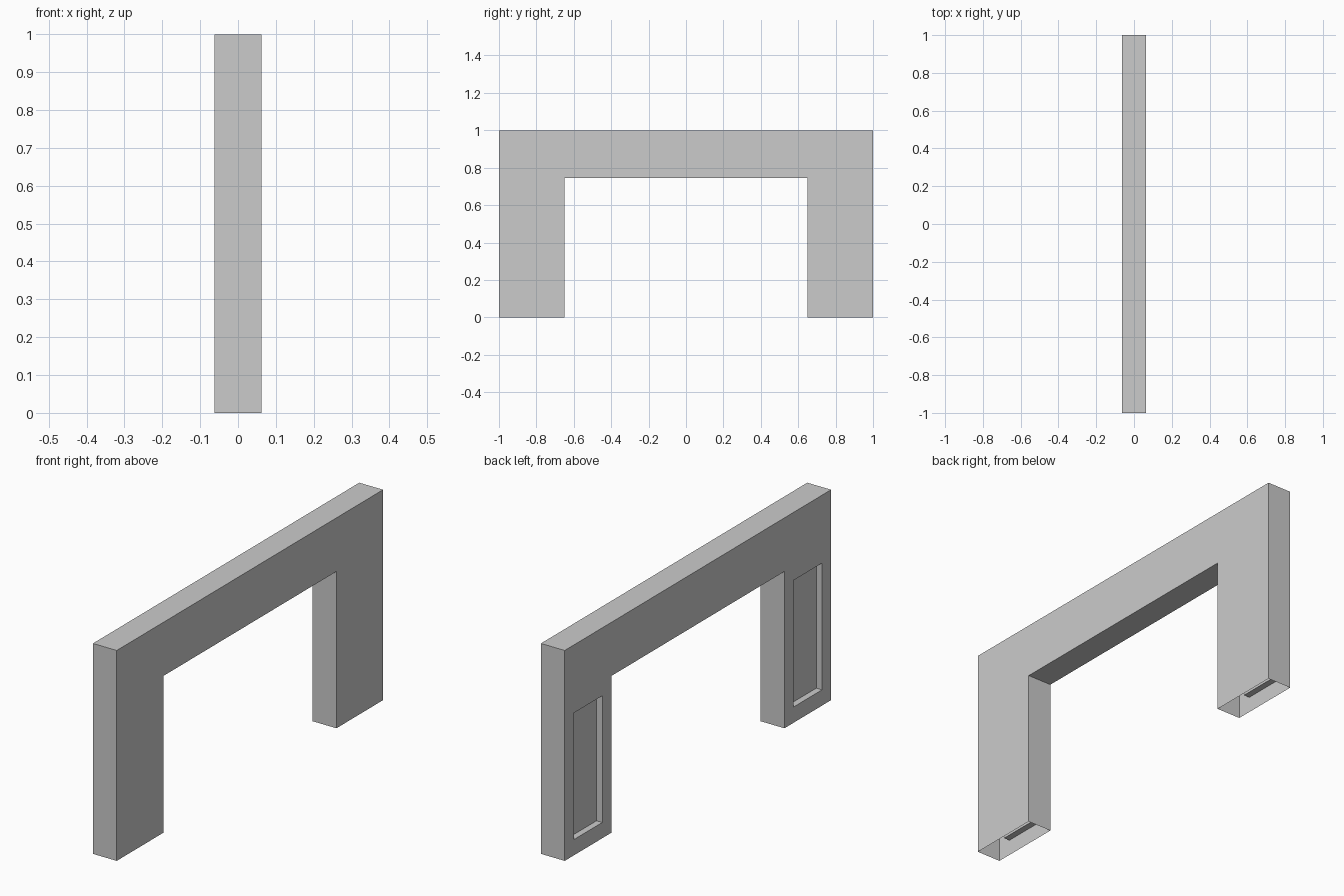
import bpy
import bmesh

cube = bpy.data.objects.get("Cube")
if cube:
    bpy.data.objects.remove(cube, do_unlink=True)

HALF_DEPTH = 0.0625     # half the wall thickness
LEG_INNER = 0.65        # inner side of each leg
SOFFIT = 0.745          # underside of the lintel
BORDER = 0.068          # frame around each recessed panel
SILL = 0.075            # bottom of each recessed panel
RECESS = 0.03

grey = bpy.data.materials.new("plain grey")
grey.use_nodes = True
colour = (0.6, 0.6, 0.6, 1)
grey.diffuse_color = colour
grey.node_tree.nodes["Principled BSDF"].inputs["Base Color"].default_value = colour

# Arch face: two legs and a lintel that meet at the soffit line
bm = bmesh.new()
legs = []
shoulders = []
for side in (-1, 1):
    inner, outer = side * LEG_INNER, side
    corners = [(outer, SOFFIT), (inner, SOFFIT), (inner, 0), (outer, 0)]
    verts = [bm.verts.new((-HALF_DEPTH, y, z)) for y, z in corners]
    legs.append(bm.faces.new(verts if side < 0 else verts[::-1]))
    shoulders += verts[:2] if side < 0 else verts[1::-1]
top = [bm.verts.new((-HALF_DEPTH, y, 1)) for y in (1, -1)]
lintel = bm.faces.new((shoulders + top)[::-1])

# Wall thickness
extruded = bmesh.ops.extrude_face_region(bm, geom=legs + [lintel], use_keep_orig=True)
moved = [v for v in extruded["geom"] if isinstance(v, bmesh.types.BMVert)]
bmesh.ops.translate(bm, verts=moved, vec=(2 * HALF_DEPTH, 0, 0))
bmesh.ops.recalc_face_normals(bm, faces=bm.faces)

# Recessed panel on one side of each leg
bmesh.ops.inset_individual(bm, faces=legs, thickness=BORDER, use_even_offset=True)
for panel in legs:
    for v in panel.verts:
        if v.co.z < SOFFIT / 2:
            v.co.z = SILL
sunk = bmesh.ops.extrude_discrete_faces(bm, faces=legs)["faces"]
bmesh.ops.translate(bm, verts=[v for f in sunk for v in f.verts], vec=(RECESS, 0, 0))

# Hollow legs, open at the feet
feet = [f for f in bm.faces if all(v.co.z < 0.001 for v in f.verts)]
bmesh.ops.delete(bm, geom=feet, context="FACES_ONLY")

mesh = bpy.data.meshes.new("doorway_arch")
bm.to_mesh(mesh)
bm.free()
mesh.materials.append(grey)
bpy.context.collection.objects.link(bpy.data.objects.new("doorway_arch", mesh))
